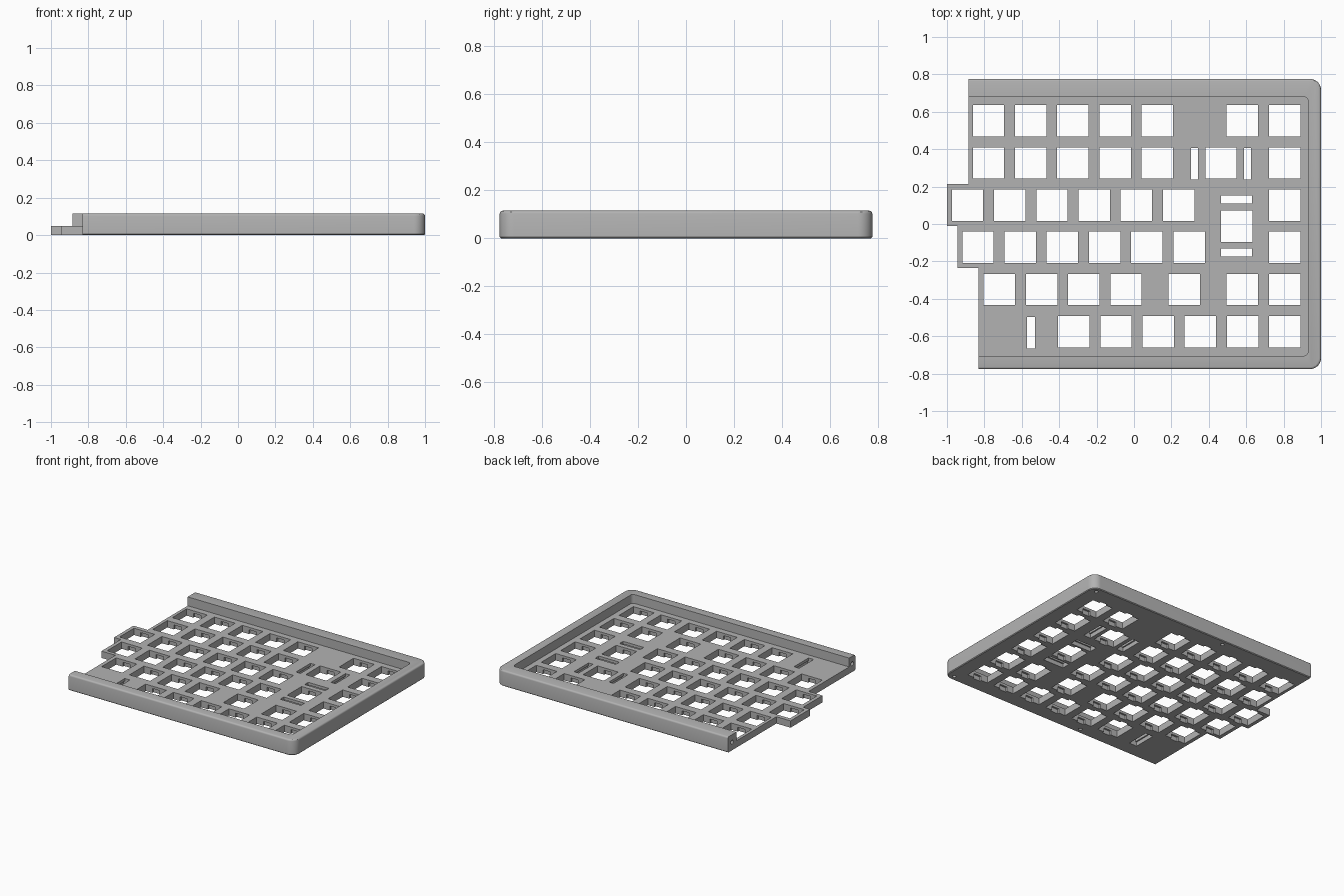
import bpy
import bmesh
from math import cos, sin, pi

if "Cube" in bpy.data.objects:
    bpy.data.objects.remove(bpy.data.objects["Cube"])

HEIGHT, PLATE = 0.115, 0.05      # rim height and plate thickness
KEY, PITCH = 0.168, 0.2257       # switch opening and key spacing
Y_EDGE = 0.776                   # outer front and back edge
LAST = 0.805                     # column nearest the right rim

grey = bpy.data.materials.new("case_grey")
grey.use_nodes = True
colour = (0.45, 0.45, 0.45, 1)
grey.diffuse_color = colour
grey.node_tree.nodes["Principled BSDF"].inputs["Base Color"].default_value = colour


def make_object(name, bm):
    bmesh.ops.recalc_face_normals(bm, faces=bm.faces)
    mesh = bpy.data.meshes.new(name)
    bm.to_mesh(mesh)
    bm.free()
    mesh.materials.append(grey)
    obj = bpy.data.objects.new(name, mesh)
    bpy.context.collection.objects.link(obj)
    return obj


def arc(cx, cy, r, start, steps=10):
    angles = [start + pi / 2 * i / steps for i in range(steps + 1)]
    return [(cx + r * cos(a), cy + r * sin(a)) for a in angles]


def prism(bm, points, z0, z1):
    face = bm.faces.new([bm.verts.new((x, y, z0)) for x, y in points])
    new = bmesh.ops.extrude_face_region(bm, geom=[face])["geom"]
    for v in new:
        if isinstance(v, bmesh.types.BMVert):
            v.co.z = z1


def box(bm, cx, cy, w, d, z0, z1):
    x, y = w / 2, d / 2
    prism(bm, [(cx - x, cy - y), (cx + x, cy - y), (cx + x, cy + y), (cx - x, cy + y)], z0, z1)


def cut(target, name, bm):
    cutter = make_object(name, bm)
    cutter.hide_render = True
    mod = target.modifiers.new(name, "BOOLEAN")
    mod.operation, mod.solver, mod.object = "DIFFERENCE", "EXACT", cutter
    bpy.context.view_layer.objects.active = target
    bpy.ops.object.modifier_apply(modifier=name)
    bpy.data.objects.remove(cutter)


# Case body: stepped left edge, rounded right corners
R = 0.06
outline = arc(1 - R, -Y_EDGE + R, R, -pi / 2) + arc(1 - R, Y_EDGE - R, R, 0)
outline += [(-0.885, Y_EDGE), (-0.885, 0.215), (-1, 0.215), (-1, -0.01),
            (-0.945, -0.01), (-0.945, -0.235), (-0.832, -0.235), (-0.832, -Y_EDGE)]
bm = bmesh.new()
prism(bm, outline, 0, HEIGHT)


def outer_edges(z):
    def on_rim(v):
        return abs(v.co.z - z) < 1e-4 and (v.co.x > 0.9 or abs(v.co.y) > Y_EDGE - 1e-4)
    return [e for e in bm.edges if all(on_rim(v) for v in e.verts)]


bmesh.ops.bevel(bm, geom=outer_edges(HEIGHT), offset=0.012, segments=3, affect="EDGES", profile=0.5)
bmesh.ops.bevel(bm, geom=outer_edges(0), offset=0.005, segments=1, affect="EDGES")
case = make_object("keyboard_case_half", bm)

# Recess above the plate, open on the left
r = 0.022
bm = bmesh.new()
prism(bm, arc(0.93 - r, -0.705 + r, r, -pi / 2, 6) + arc(0.93 - r, 0.68 - r, r, 0, 6)
      + [(-1.2, 0.68), (-1.2, -0.705)], PLATE, 0.3)
cut(case, "recess_cutter", bm)

# Switch openings: row height, first key, run length, extra keys
rows = [(0.552, -0.778, 5, [0.578]),
        (0.326, -0.778, 5, [0.465]),
        (0.101, -0.89, 6, []),
        (-0.124, -0.834, 6, []),
        (-0.35, -0.72, 4, [0.268, 0.578]),
        (-0.576, -0.322, 5, [])]
keys = [(0.55, -0.011)]
for y, first, count, extra in rows:
    keys += [(x, y) for x in [first + i * PITCH for i in range(count)] + extra + [LAST]]

# Stabiliser slots beside the wide keys
slots = [(0.323, 0.322, 0.037, KEY), (0.607, 0.322, 0.037, KEY),
         (0.548, 0.131, KEY, 0.042), (0.548, -0.152, KEY, 0.042),
         (-0.55, -0.582, 0.042, KEY)]

bm = bmesh.new()
for x, y in keys:
    box(bm, x, y, KEY, KEY, -0.1, 0.2)
for x, y, w, d in slots:
    box(bm, x, y, w, d, -0.1, 0.2)
cut(case, "opening_cutter", bm)

# Clip notches under the plate skin, and wider slot undersides
bm = bmesh.new()
for x, y in keys:
    for side in (-1, 1):
        box(bm, x, y + side * KEY / 2, 0.06, 0.028, -0.1, 0.032)
for x, y, w, d in slots:
    grow_x, grow_y = (0.02, 0) if w < d else (0, 0.02)
    box(bm, x, y, w + grow_x, d + grow_y, -0.1, 0.03)
cut(case, "notch_cutter", bm)

# Blind screw holes below the rim and pin holes in the cut ends
bm = bmesh.new()
for x in (0.945, -0.15):
    for y in (-0.735, 0.735):
        prism(bm, [(x + 0.013 * cos(i * pi / 8), y + 0.013 * sin(i * pi / 8))
                   for i in range(16)], -0.05, 0.06)
cut(case, "screw_hole_cutter", bm)

bm = bmesh.new()
for x, y in ((-0.885, 0.73), (-0.832, -0.74)):
    prism(bm, [(0.06 + 0.015 * cos(i * pi / 8), y + 0.015 * sin(i * pi / 8))
               for i in range(16)], x - 0.05, x + 0.1)
for v in bm.verts:
    v.co.x, v.co.z = v.co.z, v.co.x
cut(case, "pin_hole_cutter", bm)

# Smooth the rounded corners, keep the rest crisp
bpy.ops.object.select_all(action="DESELECT")
case.select_set(True)
bpy.context.view_layer.objects.active = case
bpy.ops.object.shade_smooth_by_angle(angle=pi / 6)
